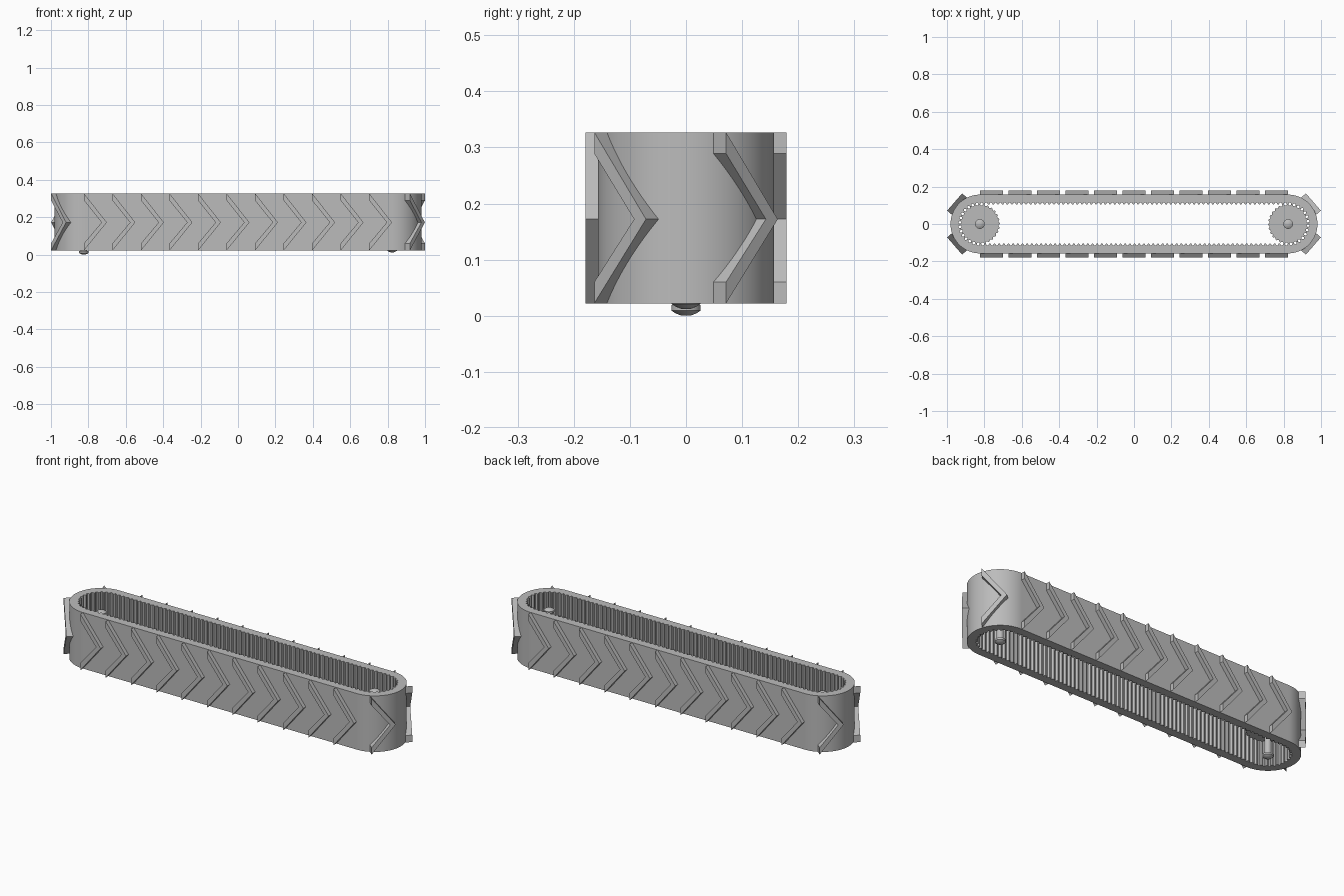
import bpy, bmesh, math
from mathutils import Matrix, Vector

cube = bpy.data.objects.get("Cube")
if cube:
    bpy.data.objects.remove(cube, do_unlink=True)

CX = 0.824                    # pulley centre distance
Z0, Z1 = 0.022, 0.327         # belt bottom and top
R_OUT, R_ROOT, R_TIP = 0.157, 0.115, 0.105
R_TREAD = 0.179

grey = bpy.data.materials.new("plain_grey")
grey.use_nodes = True
grey.diffuse_color = (0.5, 0.5, 0.5, 1)
grey.node_tree.nodes["Principled BSDF"].inputs["Base Color"].default_value = (0.5, 0.5, 0.5, 1)


def finish(name, bm, smooth=True):
    bmesh.ops.recalc_face_normals(bm, faces=bm.faces)
    mesh = bpy.data.meshes.new(name)
    bm.to_mesh(mesh)
    bm.free()
    mesh.materials.append(grey)
    obj = bpy.data.objects.new(name, mesh)
    bpy.context.collection.objects.link(obj)
    if smooth:
        bpy.ops.object.select_all(action="DESELECT")
        obj.select_set(True)
        bpy.context.view_layer.objects.active = obj
        bpy.ops.object.shade_smooth_by_angle(angle=math.radians(30))
    return obj


def prism(bm, points, z0, z1, matrix=Matrix()):
    rings = [[bm.verts.new(matrix @ Vector((x, y, z))) for x, y in points] for z in (z0, z1)]
    for ring in rings:
        bm.faces.new(ring)
    for i in range(len(points)):
        j = (i + 1) % len(points)
        bm.faces.new((rings[0][i], rings[0][j], rings[1][j], rings[1][i]))


def lathe(bm, profile, x, segments=32):
    rings = []
    for r, z in profile:
        rings.append([bm.verts.new((x + r * math.cos(a), r * math.sin(a), z))
                      for a in (2 * math.pi * i / segments for i in range(segments))])
    for a, b in zip(rings, rings[1:]):
        for i in range(segments):
            j = (i + 1) % segments
            bm.faces.new((a[i], a[j], b[j], b[i]))
    bm.faces.new(rings[0])
    bm.faces.new(rings[-1])


# Belt: a ring swept round two straights and two half circles, toothed inside
STRAIGHT, ARC = 66 * 4, 14 * 4
path = []
for turn in (0, math.pi):
    spin = Matrix.Rotation(turn, 3, "Z")
    for i in range(STRAIGHT):
        path.append((spin @ Vector((-CX + 2 * CX * i / STRAIGHT, 0, 0)), spin @ Vector((0, -1, 0))))
    for i in range(ARC):
        a = -math.pi / 2 + math.pi * i / ARC
        path.append((spin @ Vector((CX, 0, 0)), spin @ Vector((math.cos(a), math.sin(a), 0))))

bm = bmesh.new()
sections = []
for i, (centre, normal) in enumerate(path):
    inner = R_TIP if i % 4 < 2 else R_ROOT
    sections.append([bm.verts.new(centre + normal * r + Vector((0, 0, z)))
                     for r, z in ((R_OUT, Z0), (R_OUT, Z1), (inner, Z1), (inner, Z0))])
for i, a in enumerate(sections):
    b = sections[(i + 1) % len(sections)]
    for k in range(4):
        m = (k + 1) % 4
        bm.faces.new((a[k], b[k], b[m], a[m]))
finish("belt", bm)

# Chevron treads: outline in (along the belt, height), pointing along the belt's travel
WIDTH, MID = 0.122, 0.172
half = WIDTH / 2
chevron = [(-half, Z1), (half, MID), (-half, Z0), (-half, Z0 + 0.038),
           (half - 0.028, MID), (-half, Z1 - 0.038)]


def tread(bm, centre, angle, depth):
    # local x runs along the belt, local y is height, local z points outward
    out = Vector((math.cos(angle), math.sin(angle), 0))
    along = Vector((-out.y, out.x, 0))
    frame = Matrix((along, (0, 0, 1), out)).transposed().to_4x4()
    prism(bm, chevron, depth, R_TREAD, Matrix.Translation(centre) @ frame)


bm = bmesh.new()
for side in (-1, 1):
    for i in range(11):
        tread(bm, Vector(((i - 5) * 0.1525, 0, 0)), side * math.pi / 2, 0.15)
finish("side_treads", bm, False)

bm = bmesh.new()
for turn in (0, math.pi):
    for a in (-41, 41):
        tread(bm, Vector((CX * math.cos(turn), 0, 0)), turn + math.radians(a), 0.137)
finish("end_treads", bm, False)

# Pulleys and their capped axles; the right-hand pair sits a little higher
for label, x, lift in (("first", -CX, 0), ("second", CX, 0.012)):
    bm = bmesh.new()
    teeth = 28
    outline = []
    for i in range(teeth * 4):
        r = 0.107 if i % 4 < 2 else 0.1
        a = 2 * math.pi * i / (teeth * 4)
        outline.append((x + r * math.cos(a), r * math.sin(a)))
    prism(bm, outline, 0.15 + lift, 0.195 + lift)
    finish(label + "_pulley", bm)

    bm = bmesh.new()
    low, high = lift, 0.28 + lift
    cap = [(0.008, 0), (0.018, 0.004), (0.026, 0.009), (0.026, 0.019), (0.017, 0.019)]
    profile = [(r, low + z) for r, z in cap] + [(r, high - z) for r, z in reversed(cap)]
    lathe(bm, profile, x)
    finish(label + "_axle", bm)
